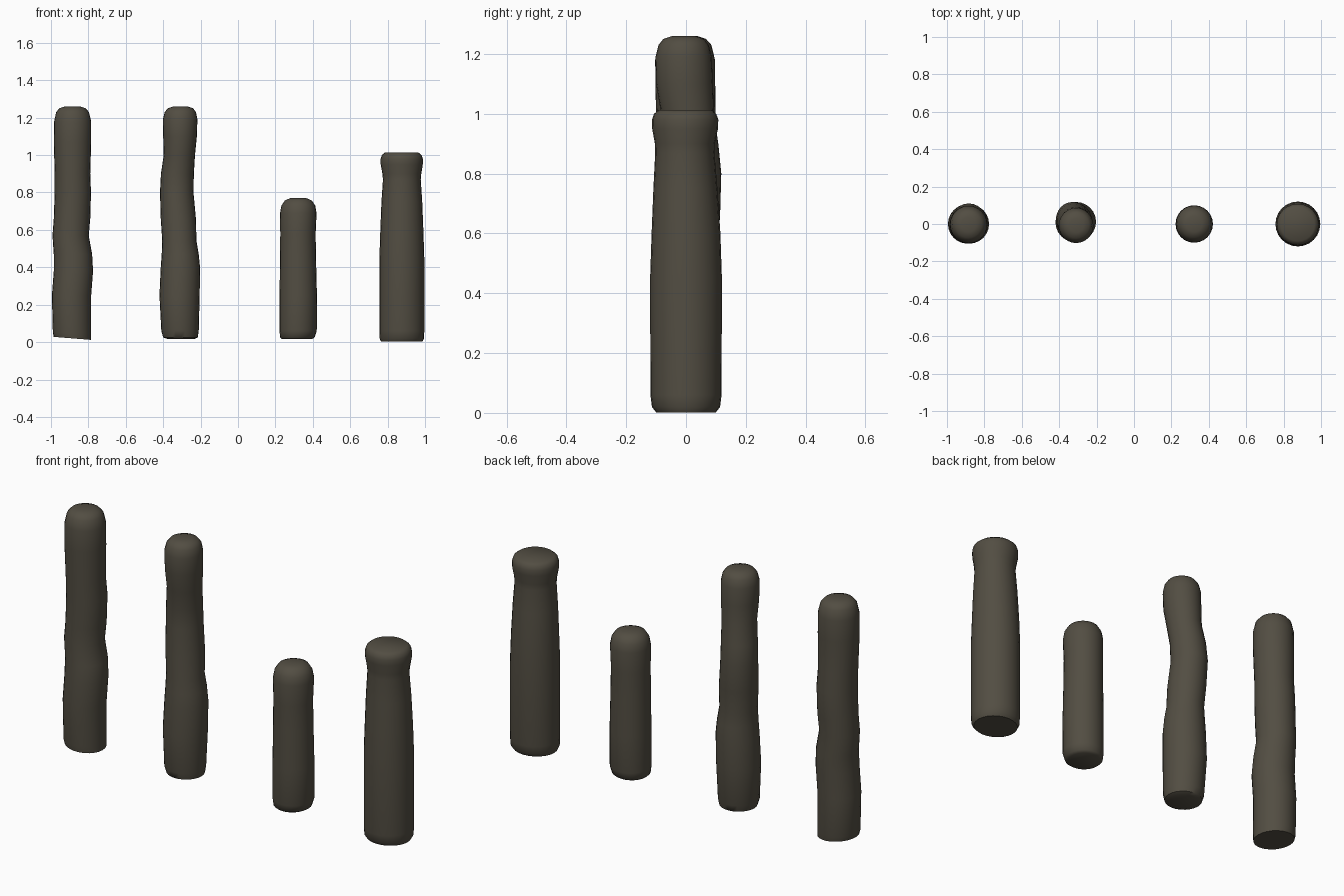
import bpy, bmesh, math

SIDES = 24
mat = bpy.data.materials.new("dark weathered wood")
mat.diffuse_color = (0.085, 0.075, 0.055, 1)


def post(name, rings):
    """Loft rings of (z, x_min, x_max, y_centre, y_radius)."""
    bm = bmesh.new()
    loops = []
    for z, x0, x1, cy, ry in rings:
        cx, rx = (x0 + x1) / 2, (x1 - x0) / 2
        loops.append([bm.verts.new((cx + rx * math.cos(2 * math.pi * i / SIDES),
                                    cy + ry * math.sin(2 * math.pi * i / SIDES), z))
                      for i in range(SIDES)])
    for a, b in zip(loops, loops[1:]):
        for i in range(SIDES):
            j = (i + 1) % SIDES
            bm.faces.new((a[i], a[j], b[j], b[i]))
    bm.faces.new(loops[0][::-1])
    bm.faces.new(loops[-1])
    me = bpy.data.meshes.new(name)
    bm.to_mesh(me)
    bm.free()
    me.materials.append(mat)
    ob = bpy.data.objects.new(name, me)
    bpy.context.collection.objects.link(ob)
    bpy.ops.object.select_all(action='DESELECT')
    ob.select_set(True)
    bpy.context.view_layer.objects.active = ob
    bpy.ops.object.shade_smooth_by_angle(angle=math.radians(50))
    return ob


# tall knobbly post, slanted at the foot
tall = post("tall_post", [
    (0.02, -0.985, -0.785, 0, 0.10), (0.05, -0.99, -0.785, 0, 0.105),
    (0.25, -0.995, -0.785, 0, 0.105), (0.38, -0.985, -0.775, 0, 0.105),
    (0.47, -0.985, -0.78, 0.005, 0.102), (0.57, -0.992, -0.798, 0.005, 0.098),
    (0.66, -0.985, -0.79, 0.008, 0.10), (0.80, -0.98, -0.786, 0.008, 0.102),
    (0.90, -0.98, -0.79, 0.002, 0.098), (1.07, -0.985, -0.785, -0.002, 0.10),
    (1.18, -0.983, -0.785, -0.003, 0.10), (1.23, -0.972, -0.797, -0.003, 0.088),
    (1.25, -0.955, -0.815, -0.003, 0.07), (1.26, -0.925, -0.845, -0.003, 0.04)])
for v in tall.data.vertices:
    if v.co.z < 0.03:
        v.co.z -= (v.co.x + 0.885) * 0.08

# tall crooked post
post("crooked_post", [
    (0.016, -0.375, -0.235, 0.005, 0.07), (0.025, -0.40, -0.215, 0.005, 0.09),
    (0.06, -0.41, -0.21, 0.005, 0.10), (0.25, -0.42, -0.205, 0.01, 0.108),
    (0.40, -0.413, -0.203, 0.012, 0.105), (0.47, -0.408, -0.21, 0.012, 0.10),
    (0.54, -0.405, -0.222, 0.012, 0.093), (0.66, -0.413, -0.225, 0.018, 0.096),
    (0.80, -0.417, -0.238, 0.026, 0.092), (0.90, -0.412, -0.236, 0.02, 0.088),
    (1.00, -0.397, -0.23, 0.005, 0.088), (1.10, -0.40, -0.22, -0.005, 0.095),
    (1.19, -0.402, -0.217, -0.008, 0.094), (1.23, -0.392, -0.225, -0.008, 0.084),
    (1.25, -0.375, -0.24, -0.008, 0.068), (1.26, -0.345, -0.27, -0.008, 0.038)])

# short post
post("short_post", [
    (0.016, 0.235, 0.395, 0, 0.08), (0.025, 0.225, 0.41, 0, 0.092),
    (0.06, 0.222, 0.421, 0, 0.10), (0.25, 0.222, 0.422, 0, 0.10),
    (0.45, 0.225, 0.417, 0, 0.097), (0.58, 0.226, 0.415, 0, 0.096),
    (0.69, 0.225, 0.42, 0, 0.099), (0.73, 0.232, 0.413, 0, 0.09),
    (0.757, 0.25, 0.395, 0, 0.073), (0.77, 0.28, 0.365, 0, 0.043)])

# thick post with a flared head
post("flared_post", [
    (0.002, 0.765, 0.985, 0, 0.10), (0.02, 0.757, 0.995, 0, 0.114),
    (0.06, 0.756, 0.996, 0, 0.119), (0.45, 0.756, 0.996, 0, 0.12),
    (0.60, 0.761, 0.991, 0, 0.115), (0.75, 0.767, 0.985, -0.002, 0.107),
    (0.87, 0.775, 0.977, -0.004, 0.099), (0.90, 0.772, 0.98, -0.004, 0.10),
    (0.95, 0.763, 0.988, -0.003, 0.11), (0.98, 0.763, 0.988, -0.003, 0.111),
    (1.00, 0.769, 0.982, -0.003, 0.104), (1.013, 0.785, 0.965, -0.003, 0.088)])
